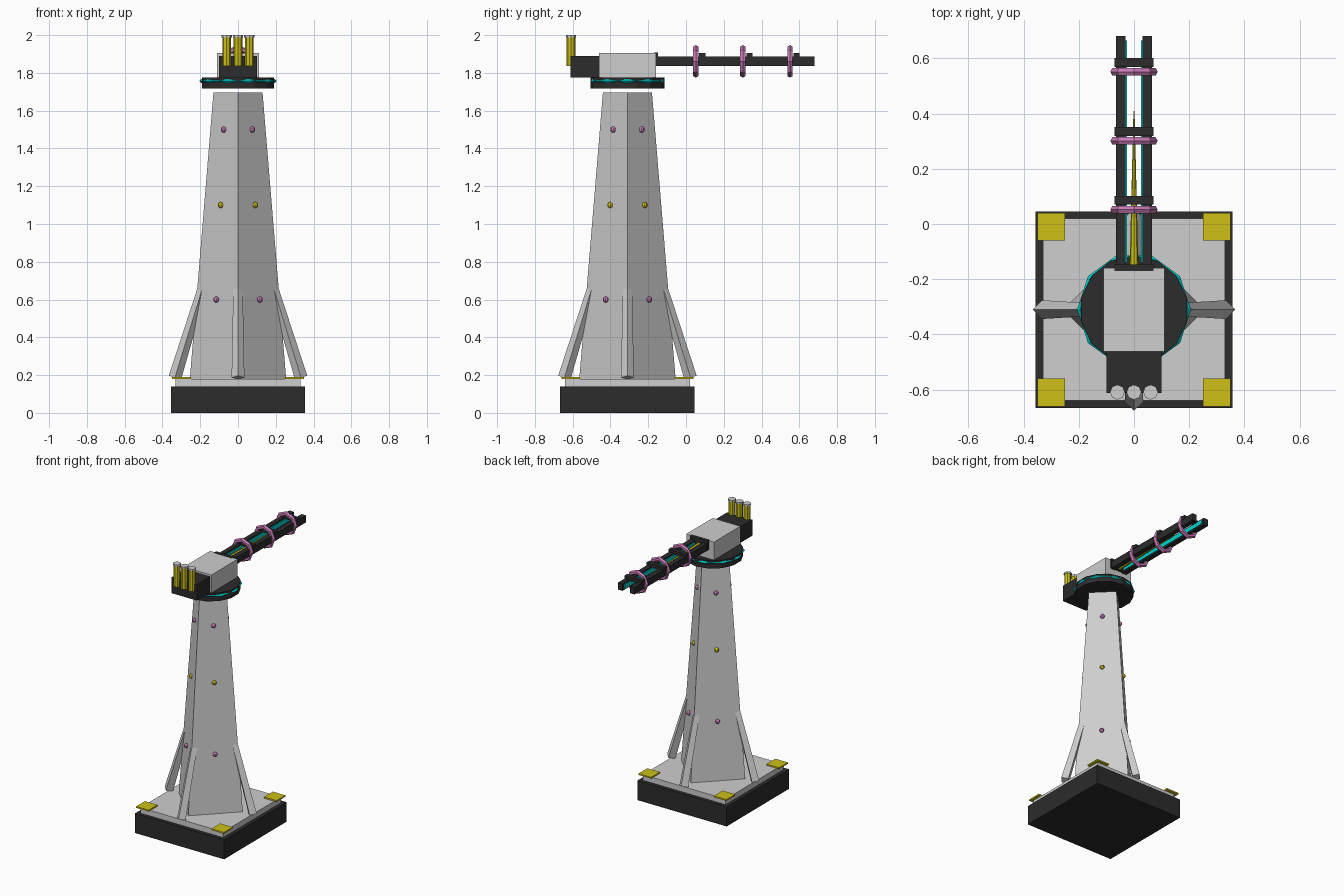
import bpy, bmesh, math
from mathutils import Vector, Matrix

if "Cube" in bpy.data.objects:
    bpy.data.objects.remove(bpy.data.objects["Cube"])

CY = -0.31      # y of the tower axis
BZ = 1.861      # height of the barrel axis


def material(name, rgb):
    m = bpy.data.materials.new(name)
    m.diffuse_color = (*rgb, 1)
    m.use_nodes = True
    m.node_tree.nodes["Principled BSDF"].inputs["Base Color"].default_value = m.diffuse_color
    return m


DARK = material("charcoal", (0.025, 0.025, 0.025))
GREY = material("light_grey", (0.62, 0.62, 0.63))
YELLOW = material("yellow", (0.62, 0.53, 0.008))
PINK = material("pink", (0.60, 0.20, 0.48))
CYAN = material("cyan", (0.0, 0.66, 0.64))


def finish(bm, name, mat):
    bmesh.ops.recalc_face_normals(bm, faces=bm.faces)
    me = bpy.data.meshes.new(name)
    bm.to_mesh(me)
    bm.free()
    me.materials.append(mat)
    ob = bpy.data.objects.new(name, me)
    bpy.context.collection.objects.link(ob)
    return ob


def box(name, mat, x, y, z):
    """Box from (min, max) ranges."""
    bm = bmesh.new()
    size = [b - a for a, b in (x, y, z)]
    mid = [(a + b) / 2 for a, b in (x, y, z)]
    bmesh.ops.create_cube(bm, size=1, matrix=Matrix.Translation(mid) @ Matrix.Diagonal((*size, 1)))
    return finish(bm, name, mat)


def rod(name, mat, p, q, r1, r2, sides):
    """Tapered prism from p to q."""
    p, q = Vector(p), Vector(q)
    d = q - p
    rot = Matrix.Identity(4)
    if d.xy.length > 1e-4:
        rot = d.to_track_quat('Z', 'Y').to_matrix().to_4x4()
    bm = bmesh.new()
    bmesh.ops.create_cone(bm, cap_ends=True, segments=sides, radius1=r1, radius2=r2,
                          depth=d.length, matrix=Matrix.Translation((p + q) / 2) @ rot)
    return finish(bm, name, mat)


def ring(name, mat, center, major, minor, n, m, upright=False):
    """Low-poly torus, lying flat or standing across y."""
    bm = bmesh.new()
    rows = []
    for i in range(n):
        a = 2 * math.pi * i / n
        row = []
        for j in range(m):
            b = 2 * math.pi * j / m
            r, h = major + minor * math.cos(b), minor * math.sin(b)
            u, v = r * math.cos(a), r * math.sin(a)
            row.append(bm.verts.new(Vector(center) + Vector((u, h, v) if upright else (u, v, h))))
        rows.append(row)
    for i in range(n):
        for j in range(m):
            k, l = (i + 1) % n, (j + 1) % m
            bm.faces.new((rows[i][j], rows[k][j], rows[k][l], rows[i][l]))
    return finish(bm, name, mat)


def stud(name, mat, center, r):
    bm = bmesh.new()
    bmesh.ops.create_uvsphere(bm, u_segments=8, v_segments=6, radius=r,
                              matrix=Matrix.Translation(center))
    return finish(bm, name, mat)


# Foundation, slab and corner pads
box("foundation", DARK, (-.356, .356), (CY - .356, CY + .356), (0, .14))
box("slab", GREY, (-.33, .33), (CY - .33, CY + .33), (.14, .18))
for sx in (-1, 1):
    for sy in (-1, 1):
        box("corner_pad", YELLOW, (sx * .3 - .05, sx * .3 + .05),
            (CY + sy * .3 - .05, CY + sy * .3 + .05), (.18, .19))

# Four-sided tapered tower with corners on the axes
rod("tower", GREY, (0, CY, .18), (0, CY, 1.695), .255, .13, 4)

# Leaning buttresses at the tower corners
for dx, dy in ((1, 0), (-1, 0), (0, 1), (0, -1)):
    rod("buttress", GREY, (dx * .334, CY + dy * .334, .187),
        (dx * .187, CY + dy * .187, .665), .034, .025, 4)

# Studs on the four tower faces
for z, off, mat in ((.6, .115, PINK), (1.1, .091, YELLOW), (1.5, .075, PINK)):
    for sx in (-1, 1):
        for sy in (-1, 1):
            stud("tower_stud", mat, (sx * off, CY + sy * off, z), .016)

# Turntable with glowing ring
rod("turntable", DARK, (0, CY, 1.717), (0, CY, 1.775), .196, .196, 14)
ring("turntable_ring", CYAN, (0, CY, 1.757), .196, .01, 10, 4)

# Turret housing and rear pack
box("turret_housing", GREY, (-.11, .11), (-.461, -.16), (1.773, 1.904))
box("rear_pack", DARK, (-.1, .1), (-.612, -.461), (1.775, 1.89))

# Capacitor tubes with caps on the rear pack
for x in (-.06, 0, .06):
    rod("tube", YELLOW, (x, -.609, 1.837), (x, -.609, 1.988), .023, .023, 8)
    rod("tube_cap", GREY, (x, -.609, 1.988), (x, -.609, 2.0), .027, .027, 8)

# Twin rails with inner light strips
for s in (-1, 1):
    box("rail", DARK, sorted((s * .03, s * .066)), (-.16, .68), (1.836, 1.886))
    box("rail_strip", CYAN, sorted((s * .025, s * .031)), (-.14, .665), (1.846, 1.876))
box("rail_bracket", DARK, (-.07, .07), (-.17, -.147), (1.84, 1.907))

# Central needle
rod("needle", YELLOW, (0, -.16, BZ), (0, .41, BZ), .016, .002, 8)

# Coil rings and clamps along the rails
for y in (.052, .301, .551):
    ring("coil", PINK, (0, y, BZ), .07, .016, 8, 6, True)
    box("rail_clamp", DARK, (-.07, .07), (y + .018, y + .05), (1.88, 1.905))
